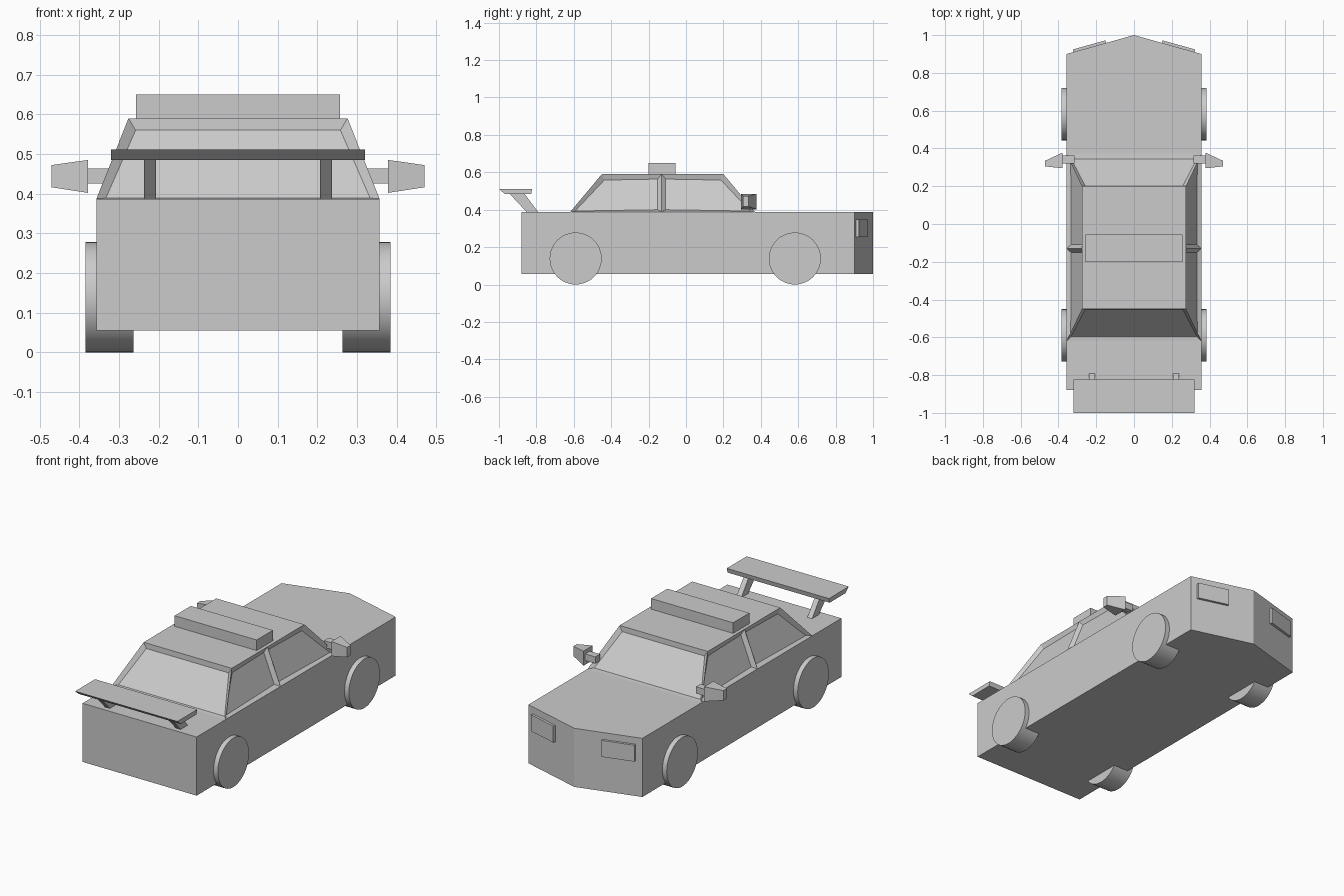
import bpy, bmesh, math
from mathutils import Vector

if "Cube" in bpy.data.objects:
    bpy.data.objects.remove(bpy.data.objects["Cube"])


def make_object(name, bm):
    bmesh.ops.recalc_face_normals(bm, faces=bm.faces)
    mesh = bpy.data.meshes.new(name)
    bm.to_mesh(mesh)
    bm.free()
    obj = bpy.data.objects.new(name, mesh)
    bpy.context.collection.objects.link(obj)
    return obj


def loft(name, ring_a, ring_b):
    """Closed solid between two matching rings of points."""
    bm = bmesh.new()
    a = [bm.verts.new(p) for p in ring_a]
    b = [bm.verts.new(p) for p in ring_b]
    n = len(a)
    bm.faces.new(a)
    bm.faces.new(b)
    for i in range(n):
        j = (i + 1) % n
        bm.faces.new((a[i], a[j], b[j], b[i]))
    return make_object(name, bm)


def prism_z(name, xy, z0, z1):
    return loft(name, [(x, y, z0) for x, y in xy], [(x, y, z1) for x, y in xy])


def prism_x(name, yz, x0, x1):
    return loft(name, [(x0, y, z) for y, z in yz], [(x1, y, z) for y, z in yz])


def rect(a0, a1, b0, b1):
    return [(a0, b0), (a1, b0), (a1, b1), (a0, b1)]


W, DECK, ROOF = 0.357, 0.387, 0.59

# Body with pointed nose
prism_z("body", [(-W, -0.88), (W, -0.88), (W, 0.90), (0, 1.0), (-W, 0.90)], 0.055, DECK)

# Cabin with recessed windows; sides are split in two at the door pillar
bm = bmesh.new()
low = [(-0.62, -0.45), (-0.13, -0.13), (0.37, 0.20)]
rows = {}
for s in (-1, 1):
    rows[s] = [(bm.verts.new((s * W, yb, DECK)), bm.verts.new((s * 0.276, yt, ROOF))) for yb, yt in low]
windows = []
for s in (-1, 1):
    for p, q in zip(rows[s], rows[s][1:]):
        windows.append(bm.faces.new((p[0], q[0], q[1], p[1])))
for i in (0, 2):
    l, r = rows[-1][i], rows[1][i]
    windows.append(bm.faces.new((l[0], r[0], r[1], l[1])))
bm.faces.new([rows[-1][i][1] for i in range(3)] + [rows[1][i][1] for i in (2, 1, 0)])
bmesh.ops.recalc_face_normals(bm, faces=bm.faces)
if windows[0].normal.x > 0:
    bmesh.ops.reverse_faces(bm, faces=bm.faces)
bmesh.ops.inset_individual(bm, faces=windows, thickness=0.03, depth=-0.018)
make_object("cabin", bm)

# Roof light bar
prism_z("roof_bar", rect(-0.257, 0.257, -0.20, -0.055), ROOF, 0.65)

# Rear wing
prism_x("wing_blade", [(-1.0, 0.511), (-0.822, 0.511), (-0.828, 0.485), (-0.97, 0.485)], -0.32, 0.32)

for s, side in ((-1, "left"), (1, "right")):
    # Wing supports
    prism_x("wing_support_" + side,
            [(-0.945, 0.487), (-0.865, 0.487), (-0.785, 0.38), (-0.845, 0.38)], s * 0.207, s * 0.237)

    # Door mirrors: stem and tapered housing
    prism_x("mirror_stem_" + side, rect(0.32, 0.362, 0.425, 0.463), s * 0.315, s * 0.38)
    loft("mirror_housing_" + side,
         [(s * 0.378, y, z) for y, z in rect(0.295, 0.378, 0.402, 0.485)],
         [(s * 0.47, y, z) for y, z in rect(0.305, 0.335, 0.416, 0.472)])

    # Headlights lying on the angled nose faces
    along = Vector((W, -0.10)).normalized()
    out = Vector((0.10, W)).normalized()
    start = Vector((0, 1.0))
    pts = [start + along * t + out * d for t, d in ((0.153, -0.01), (0.333, -0.01), (0.333, 0.014), (0.153, 0.014))]
    prism_z("headlight_" + side, [(s * p.x, p.y) for p in pts], 0.255, 0.348)

    # Wheels
    for end, y in (("rear", 0.582), ("front", -0.59)):
        bpy.ops.mesh.primitive_cylinder_add(vertices=48, radius=0.139, depth=0.12,
                                            location=(s * 0.324, y, 0.139), rotation=(0, math.pi / 2, 0))
        wheel = bpy.context.object
        wheel.name = f"wheel_{end}_{side}"
        bpy.ops.object.shade_smooth_by_angle()
